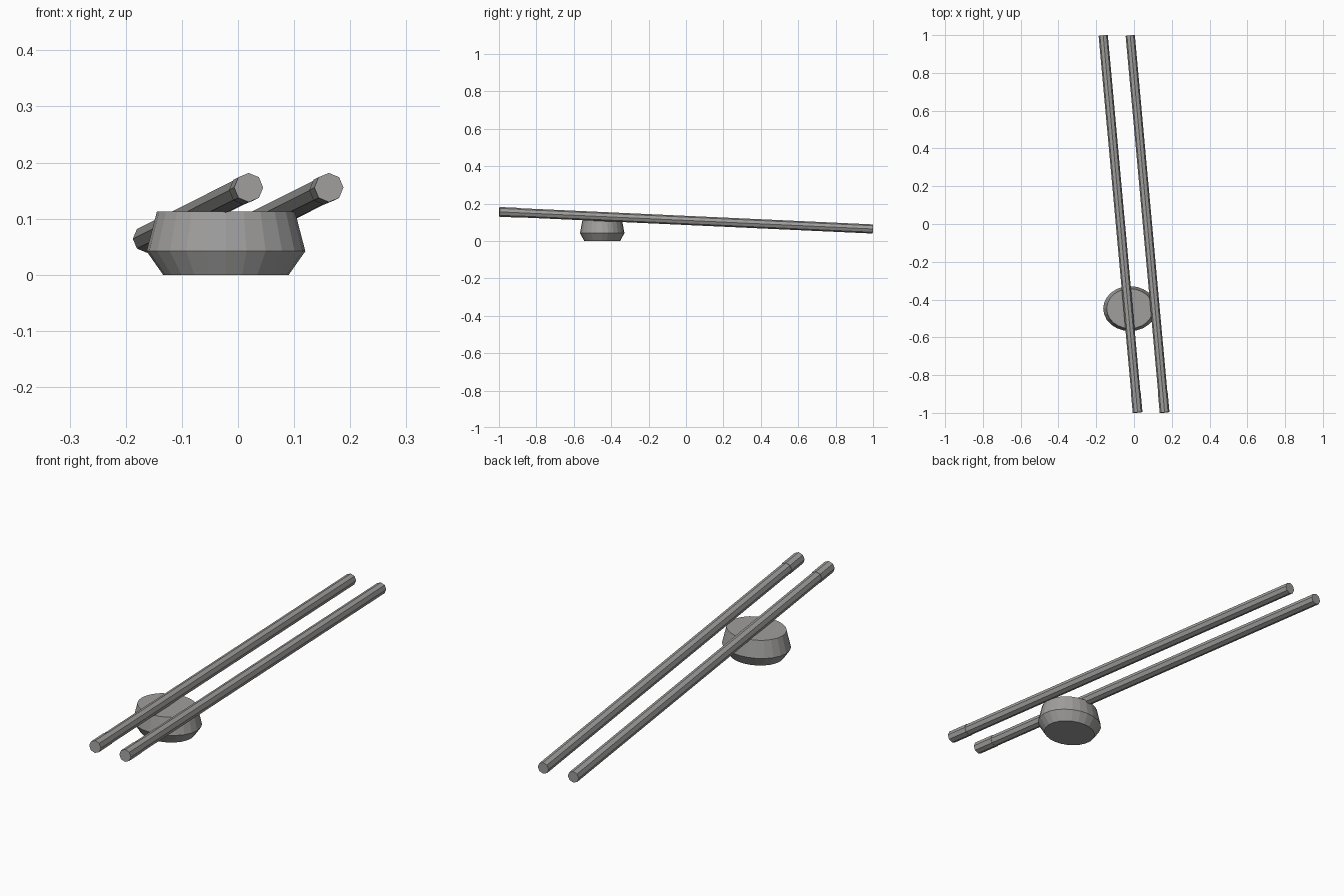
import bpy
import bmesh
from math import cos, sin, tau
from mathutils import Vector

cube = bpy.data.objects.get("Cube")
if cube:
    bpy.data.objects.remove(cube, do_unlink=True)

# One warm grey for everything
grey = bpy.data.materials.new("warm grey")
grey.use_nodes = True
colour = (0.35, 0.345, 0.34, 1)
grey.diffuse_color = colour
grey.node_tree.nodes["Principled BSDF"].inputs["Base Color"].default_value = colour


def loft(name, rings):
    """Skin a closed solid through equally sized rings of points."""
    bm = bmesh.new()
    loops = [[bm.verts.new(p) for p in ring] for ring in rings]
    for low, high in zip(loops, loops[1:]):
        for i in range(len(low)):
            j = (i + 1) % len(low)
            bm.faces.new((low[i], low[j], high[j], high[i]))
    bm.faces.new(loops[0])
    bm.faces.new(loops[-1])
    bmesh.ops.recalc_face_normals(bm, faces=bm.faces)
    mesh = bpy.data.meshes.new(name)
    bm.to_mesh(mesh)
    bm.free()
    mesh.materials.append(grey)
    obj = bpy.data.objects.new(name, mesh)
    bpy.context.collection.objects.link(obj)
    return obj


# Two octagonal sticks, each with a slightly thicker grip end at the front
def stick(name, shift):
    front = Vector((0.019 + shift, -0.998, 0.1555))
    back = Vector((-0.163 + shift, 0.998, 0.064))
    axis = (back - front).normalized()
    side = axis.cross(Vector((0, 0, 1))).normalized()
    up = side.cross(axis)
    stations = [(0, 0.026), (0.05, 0.026), (0.05, 0.0245), (1, 0.0245)]
    loft(name, [[front.lerp(back, t) + r * (side * cos(tau * i / 8) + up * sin(tau * i / 8))
                 for i in range(8)] for t, r in stations])


stick("right_stick", 0)
stick("left_stick", 0.143)

# Oval rest: flat top and base, widest a third of the way up
profile = [(0, 0.112, 0.096), (0.042, 0.1415, 0.119), (0.113, 0.123, 0.1055)]
sides = 24
loft("rest", [[Vector((-0.0215 + rx * cos(tau * i / sides),
                       -0.448 + ry * sin(tau * i / sides), z))
               for i in range(sides)] for z, rx, ry in profile])
